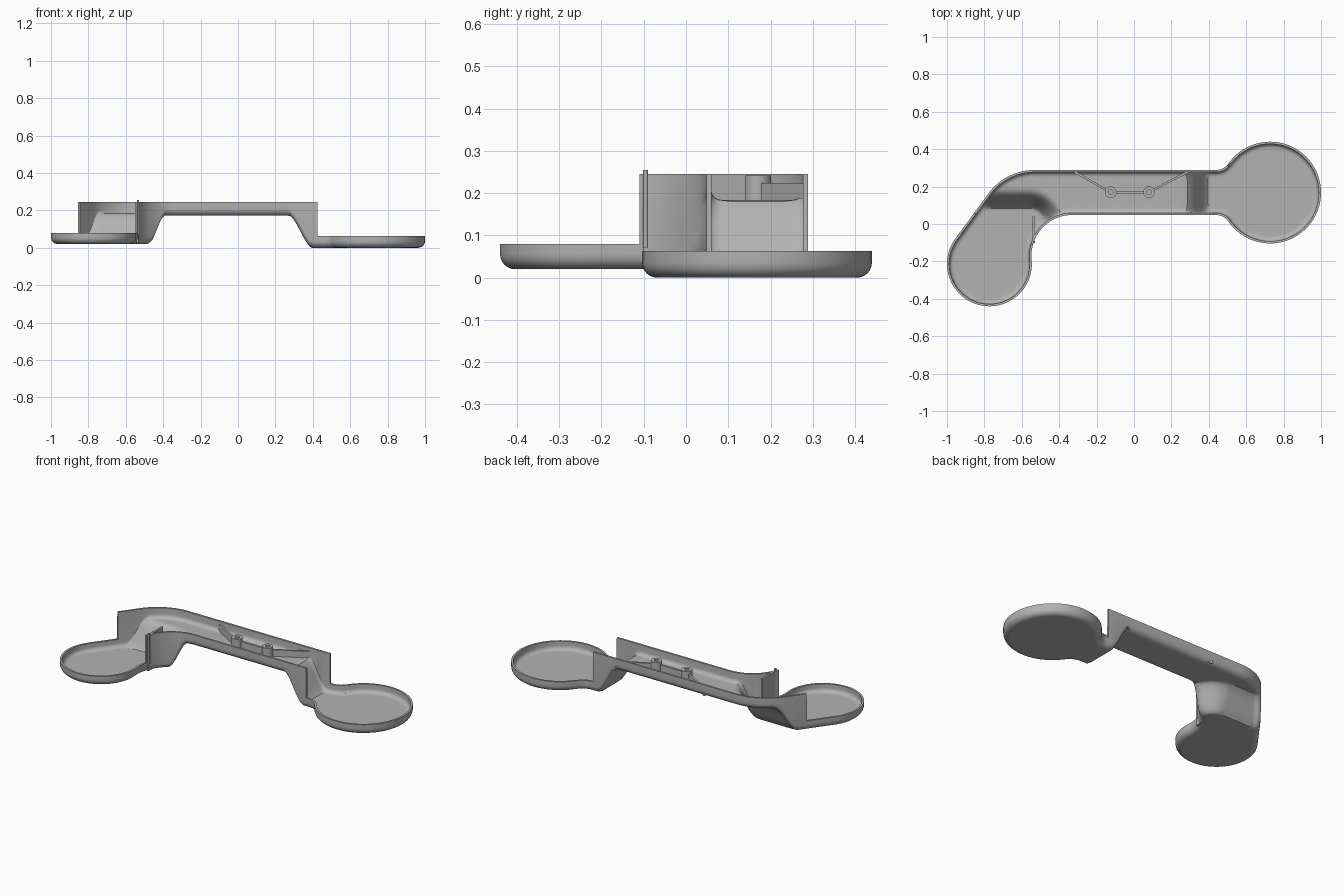
import bpy
import bmesh
from math import atan2, cos, hypot, pi, radians, sin, sqrt
from mathutils import Vector
from mathutils.geometry import delaunay_2d_cdt

cube = bpy.data.objects.get("Cube")
if cube:
    bpy.data.objects.remove(cube, do_unlink=True)

grey = bpy.data.materials.new("plain grey")
grey.use_nodes = True
grey.diffuse_color = (0.45, 0.45, 0.45, 1)
grey.node_tree.nodes["Principled BSDF"].inputs["Base Color"].default_value = grey.diffuse_color

FLOOR, TOP, WALL, FILLET = 0.172, 0.245, 0.012, 0.036
BACK, FRONT = 0.289, 0.048
BIG, BIG_R = Vector((0.728, 0.168)), 0.272
SMALL, SMALL_R = Vector((-0.773, -0.213)), 0.227


def make_object(name, bm):
    mesh = bpy.data.meshes.new(name)
    bm.to_mesh(mesh)
    bm.free()
    mesh.materials.append(grey)
    obj = bpy.data.objects.new(name, mesh)
    bpy.context.collection.objects.link(obj)
    bpy.ops.object.select_all(action='DESELECT')
    obj.select_set(True)
    bpy.context.view_layer.objects.active = obj
    return obj


def arc(center, radius, start, end, steps):
    return [center + radius * Vector((cos(a), sin(a)))
            for a in (start + (end - start) * i / steps for i in range(steps + 1))]


def ease(t):
    t = min(max(t, 0), 1)
    return 0.4 * t + 0.6 * t * t * (3 - 2 * t)


def floor_height(p):
    """Underside height: raised bridge with a ramp down to each dish."""
    if p.x > 0:
        return FLOOR * ease((0.392 - p.x) / 0.115)
    d = hypot(max(p.x + 0.56, 0), max(p.y, 0))
    return 0.02 + (FLOOR - 0.02) * ease((d - 0.085) / 0.095)


def rim_height(p):
    if p.x > 0.425:
        return 0.063
    return 0.08 if p.x < -0.855 or p.y < -0.11 else TOP


# Plan outline, counter-clockwise: dishes joined to the bridge by tangent arcs
f = 0.08
dy = (BACK - FRONT) / 2 + f
neck_x = BIG.x - sqrt((BIG_R + f) ** 2 - dy ** 2)
a = atan2(dy, neck_x - BIG.x)
outline = arc(BIG, BIG_R, -a, a, 64)
outline += arc(Vector((neck_x, BACK + f)), f, a - pi, -pi / 2, 8)

slope = Vector((0.592, 0.806))
normal = Vector((-slope.y, slope.x))
tangent = SMALL + SMALL_R * normal
corner = tangent + slope * (BACK - tangent.y) / slope.y
turn = atan2(slope.y, slope.x)
bend_r = 0.155 / sin(turn / 2) * cos(turn / 2)
bend = Vector((corner.x + 0.155, BACK - bend_r))
outline += arc(bend, bend_r, pi / 2, pi / 2 + turn, 20)

elbow_r = 0.217
elbow_y = FRONT - elbow_r
elbow = Vector((SMALL.x + sqrt((SMALL_R + elbow_r) ** 2 - (elbow_y - SMALL.y) ** 2), elbow_y))
b = atan2(elbow.y - SMALL.y, elbow.x - SMALL.x)
outline += arc(SMALL, SMALL_R, pi / 2 + turn, 2 * pi + b, 56)
outline += arc(elbow, elbow_r, pi + b, pi / 2, 20)
outline += arc(Vector((neck_x, FRONT - f)), f, pi / 2, pi - a, 8)

# Subdivide long sides and add a close pair of points at each step in the rim
path = []
for p, q in zip(outline, outline[1:] + outline[:1]):
    length = (q - p).length
    if length < 1e-4:
        continue
    n = max(1, round(length / 0.02))
    for i in range(n):
        u, v = p.lerp(q, i / n), p.lerp(q, (i + 1) / n)
        path.append(u)
        if rim_height(u) != rim_height(v):
            lo, hi = 0.0, 1.0
            for _ in range(20):
                mid = (lo + hi) / 2
                if rim_height(u.lerp(v, mid)) == rim_height(u):
                    lo = mid
                else:
                    hi = mid
            gap = 0.0006 / (v - u).length
            path += [u.lerp(v, max(lo - gap, 0.02)), u.lerp(v, min(hi + gap, 0.98))]

count = len(path)
inward = []
for i, p in enumerate(path):
    t = (path[(i + 1) % count] - path[i - 1]).normalized()
    inward.append(Vector((-t.y, t.x)))

# Tray shell: wall, rounded lower edge, then the floor
bm = bmesh.new()
rings = [[bm.verts.new((p.x, p.y, rim_height(p))) for p in path]]
STEPS = 6
for s in range(STEPS + 1):
    angle = pi / 2 * s / STEPS
    ring = []
    for p, n in zip(path, inward):
        foot = p + n * FILLET
        q = p + n * FILLET * (1 - cos(angle))
        z = floor_height(foot) + FILLET * (1 - sin(angle))
        ring.append(bm.verts.new((q.x, q.y, z)))
    rings.append(ring)
for upper, lower in zip(rings, rings[1:]):
    for i in range(count):
        j = (i + 1) % count
        bm.faces.new((upper[i], lower[i], lower[j], upper[j]))

edge = [v.co.xy for v in rings[-1]]
CELL = 0.016
grid = [Vector((-1 + CELL * i, -0.44 + CELL * j))
        for i in range(int(2 / CELL)) for j in range(int(0.88 / CELL))]
grid = [g for g in grid if min((g - e).length_squared for e in edge) > (CELL / 2) ** 2]
points, _, faces, *_ = delaunay_2d_cdt(edge + grid, [], [list(range(count))], 1, 1e-6)
verts = {}
for face in faces:
    for k in face:
        if k not in verts:
            verts[k] = bm.verts.new((*points[k], floor_height(points[k])))
    bm.faces.new([verts[k] for k in face])
bmesh.ops.remove_doubles(bm, verts=bm.verts[:], dist=1e-4)
bmesh.ops.recalc_face_normals(bm, faces=bm.faces[:])
lowest = min(bm.faces, key=lambda face: face.calc_center_median().z)
if lowest.normal.z > 0:
    bmesh.ops.reverse_faces(bm, faces=bm.faces[:])
tray = make_object("tray_shell", bm)
shell = tray.modifiers.new("thickness", 'SOLIDIFY')
shell.thickness = WALL
shell.offset = -1
bpy.ops.object.modifier_apply(modifier=shell.name)
bpy.ops.object.shade_smooth_by_angle(angle=radians(35))


def tube(name, x, y, outer, inner, z0, z1, sides=24):
    """Upright post with a blind hole."""
    bm = bmesh.new()
    profile = [(outer, z0), (outer, z1), (inner, z1), (inner, z0 + 0.02)]
    loops = [[bm.verts.new((x + r * cos(2 * pi * i / sides), y + r * sin(2 * pi * i / sides), z))
              for i in range(sides)] for r, z in profile]
    for low, high in zip(loops, loops[1:]):
        for i in range(sides):
            j = (i + 1) % sides
            bm.faces.new((low[i], low[j], high[j], high[i]))
    bm.faces.new(loops[-1])
    bm.faces.new(loops[0][::-1])
    make_object(name, bm)
    bpy.ops.object.shade_smooth_by_angle(angle=radians(35))


def rib(name, start, end, width, z0, z1):
    """Thin upright plate between two plan points."""
    p, q = Vector(start), Vector(end)
    d = (q - p).normalized()
    side = Vector((-d.y, d.x)) * width / 2
    bm = bmesh.new()
    base = bm.faces.new([bm.verts.new((*c, z0)) for c in (p - side, q - side, q + side, p + side)])
    top = bmesh.ops.extrude_face_region(bm, geom=[base])["geom"]
    bmesh.ops.translate(bm, verts=[g for g in top if isinstance(g, bmesh.types.BMVert)],
                        vec=(0, 0, z1 - z0))
    bmesh.ops.recalc_face_normals(bm, faces=bm.faces[:])
    make_object(name, bm)


# Screw posts and their bracing ribs
LOW = FLOOR + 0.005
post_y, right_x, left_x = 0.17, -0.125, 0.08
for label, x, wall_x in (("right", right_x, -0.325), ("left", left_x, 0.295)):
    tube(label + "_screw_post", x, post_y, 0.031, 0.013, LOW, TOP - 0.003)
    toward = 0.025 if wall_x > x else -0.025
    rib(label + "_brace", (x + toward, post_y + 0.013), (wall_x, BACK - 0.006), 0.012, LOW, 0.224)
rib("middle_brace", (right_x + 0.028, post_y), (left_x - 0.028, post_y), 0.012, LOW, 0.224)

# Stop plate and small pin at the end of the short wall
rib("stop_plate", (-0.538, -0.1), (-0.538, 0.04), 0.012, 0.028, TOP)
tube("stop_pin", -0.534, -0.096, 0.006, 0.002, 0.07, 0.255, 12)
